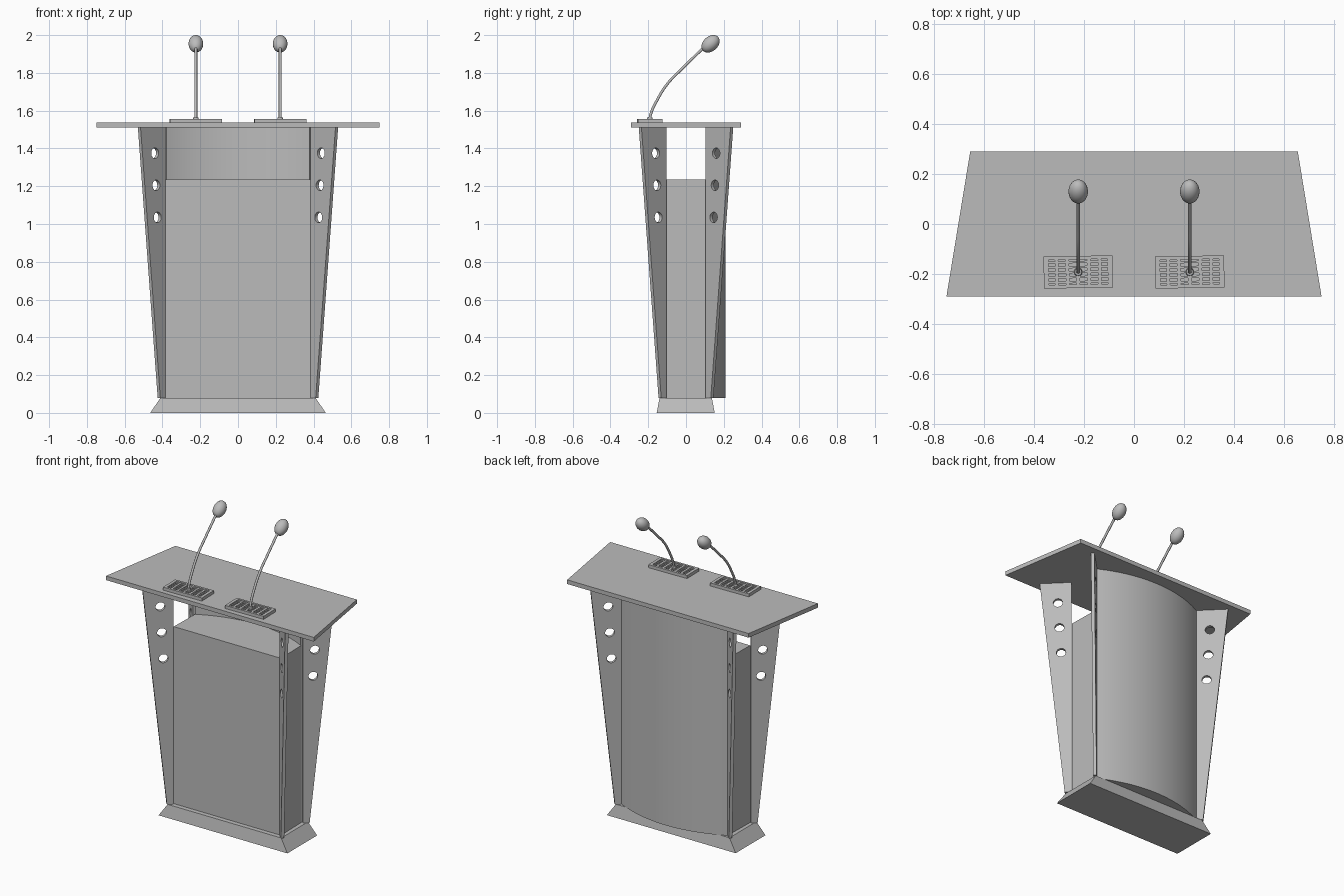
import bpy, bmesh, math
from mathutils import Matrix, Vector

if "Cube" in bpy.data.objects:
    bpy.data.objects.remove(bpy.data.objects["Cube"])

grey = bpy.data.materials.new("plain_grey")
grey.use_nodes = True
grey.diffuse_color = (0.5, 0.5, 0.5, 1)
grey.node_tree.nodes["Principled BSDF"].inputs["Base Color"].default_value = (0.5, 0.5, 0.5, 1)


def finish(name, bm, smooth=False):
    bmesh.ops.recalc_face_normals(bm, faces=bm.faces)
    me = bpy.data.meshes.new(name)
    bm.to_mesh(me)
    bm.free()
    me.materials.append(grey)
    ob = bpy.data.objects.new(name, me)
    bpy.context.collection.objects.link(ob)
    if smooth:
        bpy.ops.object.select_all(action='DESELECT')
        ob.select_set(True)
        bpy.context.view_layer.objects.active = ob
        bpy.ops.object.shade_smooth_by_angle(angle=math.radians(35))
    return ob


def prism(name, low, high, z0, z1, smooth=False):
    """Solid between two matching outlines at heights z0 and z1."""
    bm = bmesh.new()
    a = [bm.verts.new((x, y, z0)) for x, y in low]
    b = [bm.verts.new((x, y, z1)) for x, y in high]
    bm.faces.new(a)
    bm.faces.new(b)
    for i in range(len(a)):
        j = (i + 1) % len(a)
        bm.faces.new((a[i], a[j], b[j], b[i]))
    return finish(name, bm, smooth)


def rect(x, y0, y1):
    return [(-x, y0), (x, y0), (x, y1), (-x, y1)]


def add_box(bm, size, centre):
    m = Matrix.Translation(centre) @ Matrix.Diagonal((*size, 1))
    bmesh.ops.create_cube(bm, size=1, matrix=m)


# Curved back outline: circular arc through the two ends and the apex
HALF, END, APEX, STEPS = 0.385, 0.115, 0.21, 32
sag = APEX - END
RADIUS = (HALF ** 2 + sag ** 2) / (2 * sag)
SWEEP = math.asin(HALF / RADIUS)


def arc(inset=0.0):
    r = RADIUS - inset
    angles = [SWEEP * (1 - 2 * i / STEPS) for i in range(STEPS + 1)]
    return [(r * math.sin(a), APEX - RADIUS + r * math.cos(a)) for a in angles]


# Plinth, body and desk top
FLOOR, SHELF, DESK = 0.08, 1.235, 1.51
prism("base", rect(0.465, -0.155, 0.152), rect(0.41, -0.14, 0.137), 0, FLOOR)
body = [(-0.387, -0.11), (0.387, -0.11)] + arc(0.006)
prism("body", body, body, FLOOR, SHELF, True)
top = [(-0.75, -0.29), (0.75, -0.29), (0.655, 0.29), (-0.655, 0.29)]
prism("desk_top", top, top, DESK, 1.537)

# Curved back panel in three stacked sections
shell = arc() + arc(0.012)[::-1]
for part, z0, z1 in (("lower", FLOOR, 0.215), ("middle", 0.215, SHELF), ("upper", SHELF, DESK)):
    prism(part + "_back_panel", shell, shell, z0, z1, True)


# Diagonal corner fins with three round holes each
def fin(name, sx, sy):
    cu = bpy.data.curves.new(name, 'CURVE')
    cu.dimensions = '2D'
    cu.fill_mode = 'BOTH'
    cu.extrude = 0.01
    loops = [[(0, FLOOR), (0.04, FLOOR), (0.188, DESK), (0, DESK)]]
    for t, z in ((0.08, 1.375), (0.071, 1.205), (0.061, 1.035)):
        loops.append([(t + 0.028 * math.cos(k * math.tau / 24), z + 0.028 * math.sin(k * math.tau / 24))
                      for k in range(24)])
    for pts in loops:
        sp = cu.splines.new('POLY')
        sp.points.add(len(pts) - 1)
        for p, (x, y) in zip(sp.points, pts):
            p.co = (x, y, 0, 1)
        sp.use_cyclic_u = True
    tmp = bpy.data.objects.new(name + "_curve", cu)
    bpy.context.collection.objects.link(tmp)
    me = bpy.data.meshes.new_from_object(tmp.evaluated_get(bpy.context.evaluated_depsgraph_get()))
    bm = bmesh.new()
    bm.from_mesh(me)
    bpy.data.objects.remove(tmp)
    bpy.data.meshes.remove(me)
    bmesh.ops.remove_doubles(bm, verts=bm.verts, dist=1e-5)
    d, up = Vector((sx, sy, 0)).normalized(), Vector((0, 0, 1))
    m = Matrix((d, up, d.cross(up))).transposed().to_4x4()
    m.translation = (sx * 0.39, sy * 0.11, 0)
    bm.transform(m)
    finish(name, bm, True)


for side, sx in (("left", 1), ("right", -1)):
    for end, sy in (("front", -1), ("back", 1)):
        fin(f"{end}_{side}_fin", sx, sy)


# Microphones: slotted plate, bent stem and oval head
def microphone(side, cx):
    z0, w, d = 1.537, 0.276, 0.128
    bm = bmesh.new()
    add_box(bm, (w, d, 0.008), (0, 0, 0.004))
    for s in (-1, 1):
        add_box(bm, (w, 0.014, 0.02), (0, s * (d / 2 - 0.007), 0.01))
        add_box(bm, (0.02, d, 0.02), (s * (w / 2 - 0.01), 0, 0.01))
    for i in range(-2, 3):
        add_box(bm, (w - 0.02, 0.009, 0.016), (0, i * 0.02, 0.008))
        add_box(bm, (0.014, d - 0.02, 0.018), (i * 0.043, 0, 0.009))
    bmesh.ops.create_cone(bm, cap_ends=True, segments=20, radius1=0.018, radius2=0.014,
                          depth=0.026, matrix=Matrix.Translation((0, 0, 0.013)))
    bm.transform(Matrix.Translation((cx, -0.192, z0)) @ Matrix.Rotation(0.02, 4, 'Z'))
    finish(side + "_microphone_plate", bm)

    path = [(-0.194, 1.545), (-0.184, 1.59), (-0.156, 1.65), (-0.1, 1.74), (-0.013, 1.83), (0.1, 1.94)]
    cu = bpy.data.curves.new(side + "_microphone_stem", 'CURVE')
    cu.dimensions = '3D'
    cu.bevel_depth = 0.0075
    cu.bevel_resolution = 3
    cu.use_fill_caps = True
    sp = cu.splines.new('BEZIER')
    sp.bezier_points.add(len(path) - 1)
    for p, (y, z) in zip(sp.bezier_points, path):
        p.co = (cx, y, z)
        p.handle_left_type = p.handle_right_type = 'AUTO'
    cu.materials.append(grey)
    bpy.context.collection.objects.link(bpy.data.objects.new(side + "_microphone_stem", cu))

    bm = bmesh.new()
    tilt = Matrix.Translation((cx, 0.13, 1.954)) @ Matrix.Rotation(math.radians(-48), 4, 'X')
    bmesh.ops.create_uvsphere(bm, u_segments=24, v_segments=16, radius=1,
                              matrix=tilt @ Matrix.Diagonal((0.039, 0.039, 0.054, 1)))
    finish(side + "_microphone_head", bm, True)


microphone("right", -0.223)
microphone("left", 0.223)
